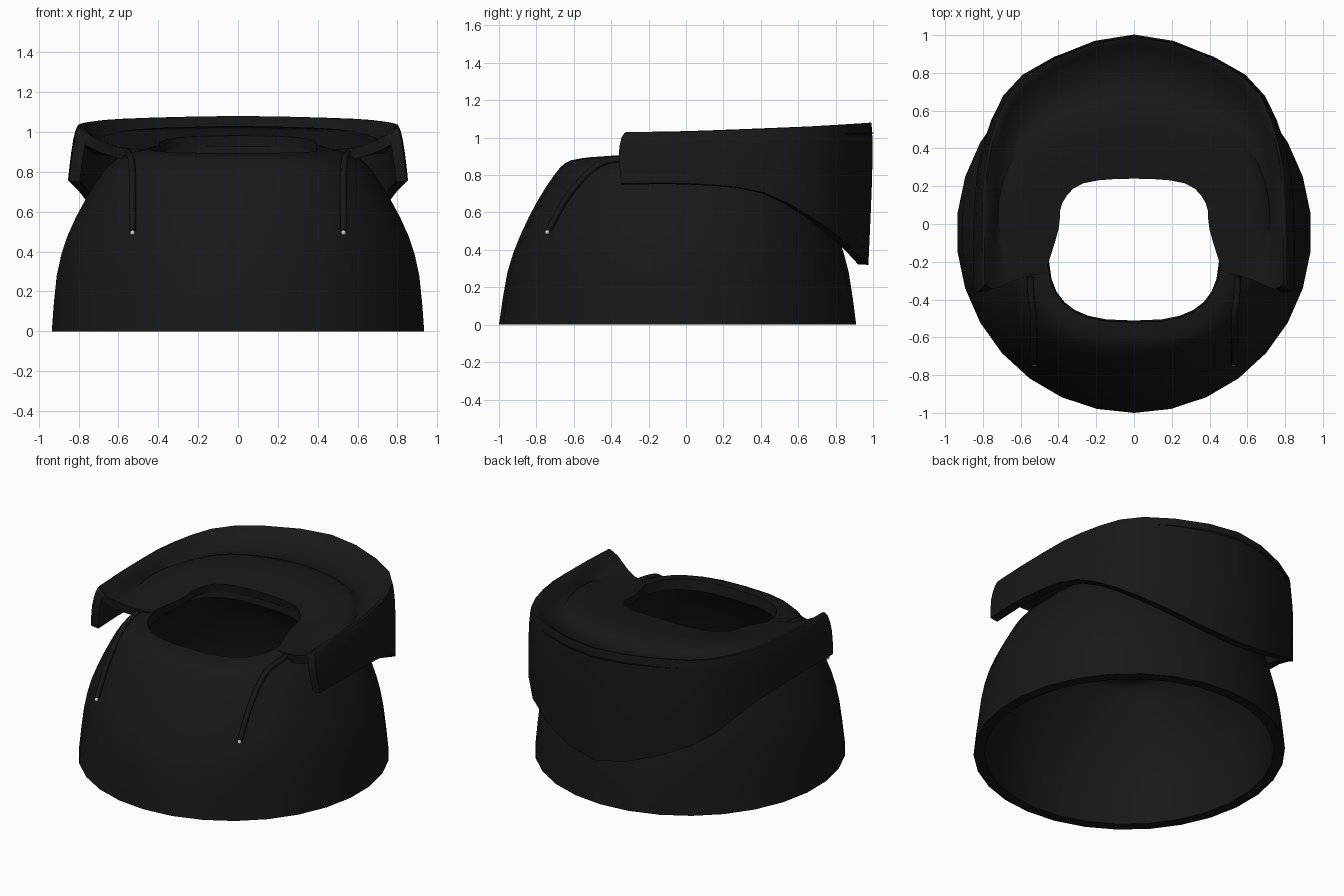
import bpy, math
from mathutils import Vector

if "Cube" in bpy.data.objects:
    bpy.data.objects.remove(bpy.data.objects["Cube"])

black = bpy.data.materials.new("black_cloth")
black.diffuse_color = (0.009, 0.009, 0.009, 1)
black.use_nodes = True
black.node_tree.nodes["Principled BSDF"].inputs["Base Color"].default_value = black.diffuse_color


def smooth_path(points, steps):
    """Catmull-Rom samples through control points."""
    p = [Vector(q) for q in points]
    p = [2 * p[0] - p[1]] + p + [2 * p[-1] - p[-2]]
    out = []
    for i in range(1, len(p) - 2):
        a, b, c, d = p[i - 1:i + 3]
        for s in range(steps):
            t = s / steps
            out.append(0.5 * (2 * b + (c - a) * t + (2 * a - 5 * b + 4 * c - d) * t * t
                              + (3 * b - a - 3 * c + d) * t ** 3))
    return out + [p[-2]]


def finish(ob, mat=black):
    if mat:
        ob.data.materials.append(mat)
    bpy.ops.object.select_all(action='DESELECT')
    ob.select_set(True)
    bpy.context.view_layer.objects.active = ob
    for mod in list(ob.modifiers):
        bpy.ops.object.modifier_apply(modifier=mod.name)
    bpy.ops.object.shade_smooth_by_angle(angle=math.radians(50))


def loft(name, rows, closed, thickness):
    n = len(rows[0])
    faces = []
    for i in range(len(rows) - 1):
        for j in range(n if closed else n - 1):
            k = (j + 1) % n
            faces.append((i * n + j, i * n + k, (i + 1) * n + k, (i + 1) * n + j))
    me = bpy.data.meshes.new(name)
    me.from_pydata([v for r in rows for v in r], [], faces)
    ob = bpy.data.objects.new(name, me)
    bpy.context.collection.objects.link(ob)
    mod = ob.modifiers.new("thickness", 'SOLIDIFY')
    mod.thickness = thickness
    mod.offset = -1
    finish(ob)
    return ob


# Domed torso shell: front height, half width, front y, back y, squareness, rise to the back
rings = [(0, .94, -1.0, .91, 2, 0), (.28, .915, -.955, .87, 2, 0), (.48, .86, -.885, .81, 2.1, 0),
         (.66, .77, -.795, .73, 2.25, 0), (.80, .675, -.705, .60, 2.45, .01),
         (.865, .59, -.645, .48, 2.6, .03), (.885, .53, -.585, .37, 2.7, .055),
         (.895, .46, -.52, .26, 2.8, .07)]
rows = []
for z, rx, y0, y1, n, tilt in rings:
    row = []
    for k in range(30):
        a = math.radians(12 * k - 90)
        c, s = math.cos(a), math.sin(a)
        x = rx * math.copysign(abs(c) ** (2 / n), c)
        y = (y0 + y1) / 2 + (y1 - y0) / 2 * math.copysign(abs(s) ** (2 / n), s)
        row.append((x, y, z + tilt * (y - y0)))
    rows.append(row)
columns = [smooth_path(col, 2) for col in zip(*rows)]
torso = loft("torso_shell", list(zip(*columns)), True, 0.068)
for v in torso.data.vertices:      # flat hem on the ground
    if v.co.z < 0.03:
        v.co.z = 0

# Folded hood: rails from the right front tip to the back centre, outer hem to neck hole
rails = [
    [(.85, -.345, .755), (.85, 0, .755), (.80, .42, .705), (.59, .78, .50), (0, .975, .32)],
    [(.83, -.36, .90), (.835, 0, .90), (.79, .42, .89), (.59, .79, .82), (0, .995, .78)],
    [(.81, -.345, 1.0), (.815, 0, 1.01), (.775, .42, 1.02), (.58, .785, 1.035), (0, .995, 1.045)],
    [(.79, -.32, 1.03), (.79, 0, 1.035), (.755, .41, 1.05), (.565, .77, 1.065), (0, .975, 1.075)],
    [(.745, -.345, .985), (.74, 0, .985), (.70, .38, .995), (.52, .70, 1.005), (0, .895, 1.01)],
    [(.66, -.31, .945), (.72, .03, .945), (.66, .31, .965), (.46, .575, .98), (0, .70, .985)],
    [(.58, -.28, .92), (.67, .03, .97), (.60, .28, 1.0), (.42, .51, 1.02), (0, .61, 1.03)],
    [(.47, -.26, .912), (.40, -.03, .935), (.38, .11, .955), (.27, .215, .975), (0, .24, .982)],
]
full = [smooth_path(r + [(-x, y, z) for x, y, z in reversed(r[:-1])], 3) for r in rails]
columns = [smooth_path(col, 2) for col in zip(*full)]
loft("folded_hood", list(zip(*columns)), False, 0.055)

# Drawstrings with small light tips
for side, label in ((1, "right"), (-1, "left")):
    path = [(.55, -.28, .895), (.545, -.38, .882), (.535, -.46, .86), (.53, -.55, .785),
            (.53, -.645, .67), (.53, -.735, .505)]
    pts = smooth_path([(side * x, y, z) for x, y, z in path], 2)
    cu = bpy.data.curves.new("drawstring", 'CURVE')
    cu.dimensions = '3D'
    cu.bevel_depth = 0.017
    cu.bevel_resolution = 2
    cu.use_fill_caps = True
    sp = cu.splines.new('POLY')
    sp.points.add(len(pts) - 1)
    for p, v in zip(sp.points, pts):
        p.co = (*v, 1)
    ob = bpy.data.objects.new(label + "_drawstring", cu)
    bpy.context.collection.objects.link(ob)
    cu.materials.append(black)
    bpy.ops.mesh.primitive_uv_sphere_add(segments=8, ring_count=6, radius=0.013,
                                         location=(side * .53, -.742, .495))
    tip = bpy.context.object
    tip.name = label + "_string_tip"
    finish(tip, None)
